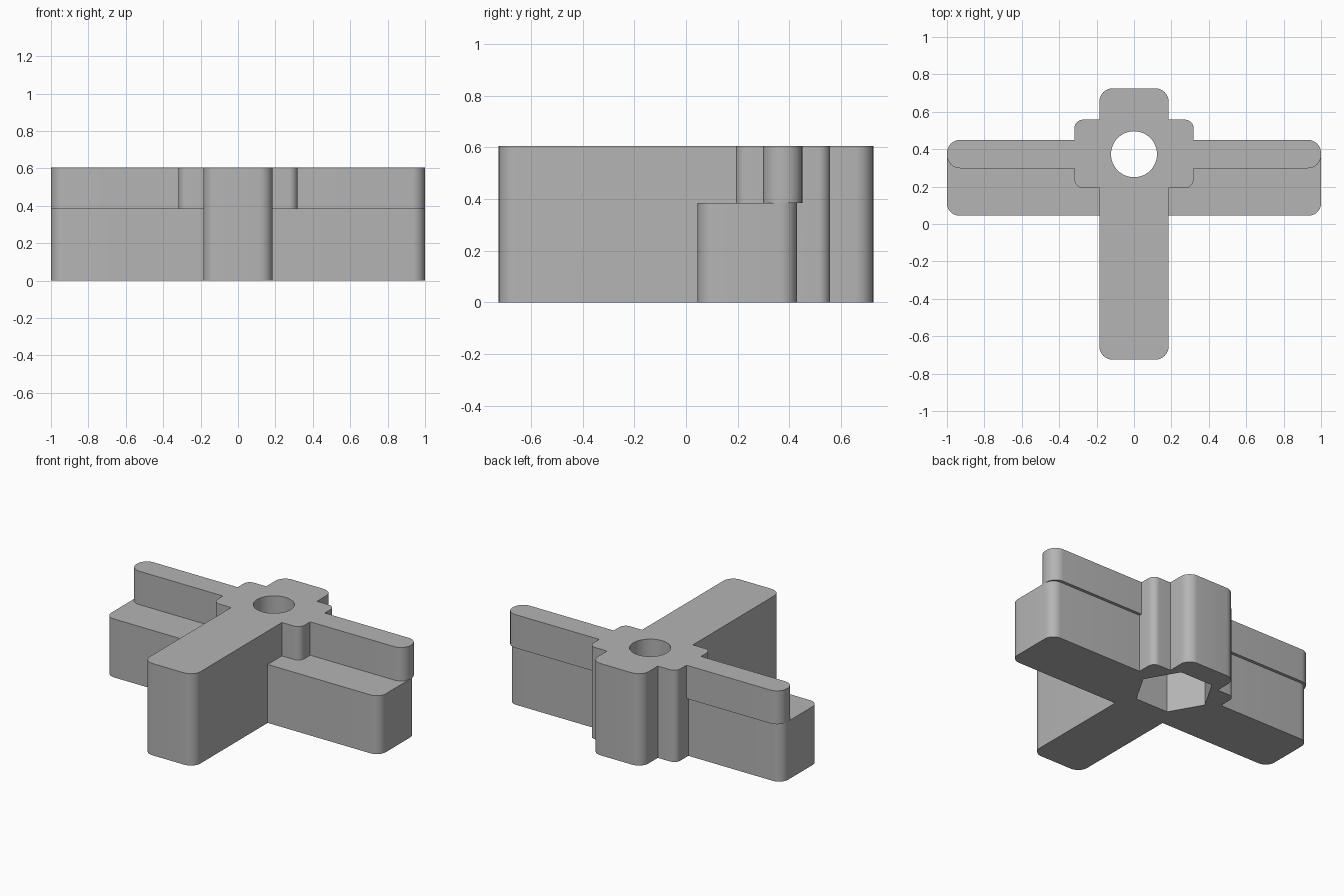
import bpy
import bmesh
import math

cube = bpy.data.objects.get("Cube")
if cube:
    bpy.data.objects.remove(cube, do_unlink=True)

HEIGHT = 0.605
STEP = 0.385
HOLE_Y = 0.373

grey = bpy.data.materials.new("plain_grey")
grey.use_nodes = True
grey.diffuse_color = (0.46, 0.46, 0.46, 1)
grey.node_tree.nodes["Principled BSDF"].inputs["Base Color"].default_value = grey.diffuse_color


def prism(name, outline, z0, z1):
    """Extrude a closed outline between two heights."""
    bm = bmesh.new()
    base = bm.faces.new([bm.verts.new((x, y, z0)) for x, y in outline])
    top = bmesh.ops.extrude_face_region(bm, geom=[base])["geom"]
    verts = [v for v in top if isinstance(v, bmesh.types.BMVert)]
    bmesh.ops.translate(bm, verts=verts, vec=(0, 0, z1 - z0))
    bmesh.ops.recalc_face_normals(bm, faces=bm.faces)
    mesh = bpy.data.meshes.new(name)
    bm.to_mesh(mesh)
    bm.free()
    mesh.materials.append(grey)
    obj = bpy.data.objects.new(name, mesh)
    bpy.context.collection.objects.link(obj)
    return obj


def rounded(half_x, y0, y1, r, steps=8):
    """Outline of a rectangle with round corners, centred on x."""
    corners = [(half_x - r, y1 - r), (r - half_x, y1 - r),
               (r - half_x, y0 + r), (half_x - r, y0 + r)]
    return [(cx + r * math.cos(a), cy + r * math.sin(a))
            for q, (cx, cy) in enumerate(corners)
            for a in [math.pi / 2 * (q + i / steps) for i in range(steps + 1)]]


def circle(r, sides):
    return [(r * math.cos(math.tau * i / sides),
             HOLE_Y + r * math.sin(math.tau * i / sides)) for i in range(sides)]


def combine(target, tool, operation):
    mod = target.modifiers.new(operation.lower(), "BOOLEAN")
    mod.operation = operation
    mod.solver = "EXACT"
    mod.object = tool
    bpy.context.view_layer.objects.active = target
    bpy.ops.object.modifier_apply(modifier=mod.name)
    bpy.data.objects.remove(tool, do_unlink=True)


# Long central stem, hub, wide lower arms and narrow upper rail
body = prism("cross_body", rounded(0.185, -0.725, 0.725, 0.07), 0, HEIGHT)
parts = [
    prism("hub", rounded(0.318, 0.193, 0.558, 0.045), 0, HEIGHT),
    prism("lower_arms", rounded(1.0, 0.045, 0.43, 0.065), 0, STEP),
    prism("upper_rail", rounded(1.0, 0.298, 0.45, 0.07), STEP, HEIGHT),
]
for part in parts:
    combine(body, part, "UNION")

# Round bolt hole through the top and hexagonal pocket underneath
combine(body, prism("bolt_hole", circle(0.123, 48), -0.1, HEIGHT + 0.1), "DIFFERENCE")
combine(body, prism("hex_pocket", circle(0.24, 6), -0.1, STEP), "DIFFERENCE")

# Smooth the round corners, keep real edges sharp
bpy.ops.object.select_all(action="DESELECT")
body.select_set(True)
bpy.context.view_layer.objects.active = body
bpy.ops.object.shade_smooth_by_angle(angle=math.radians(30))
